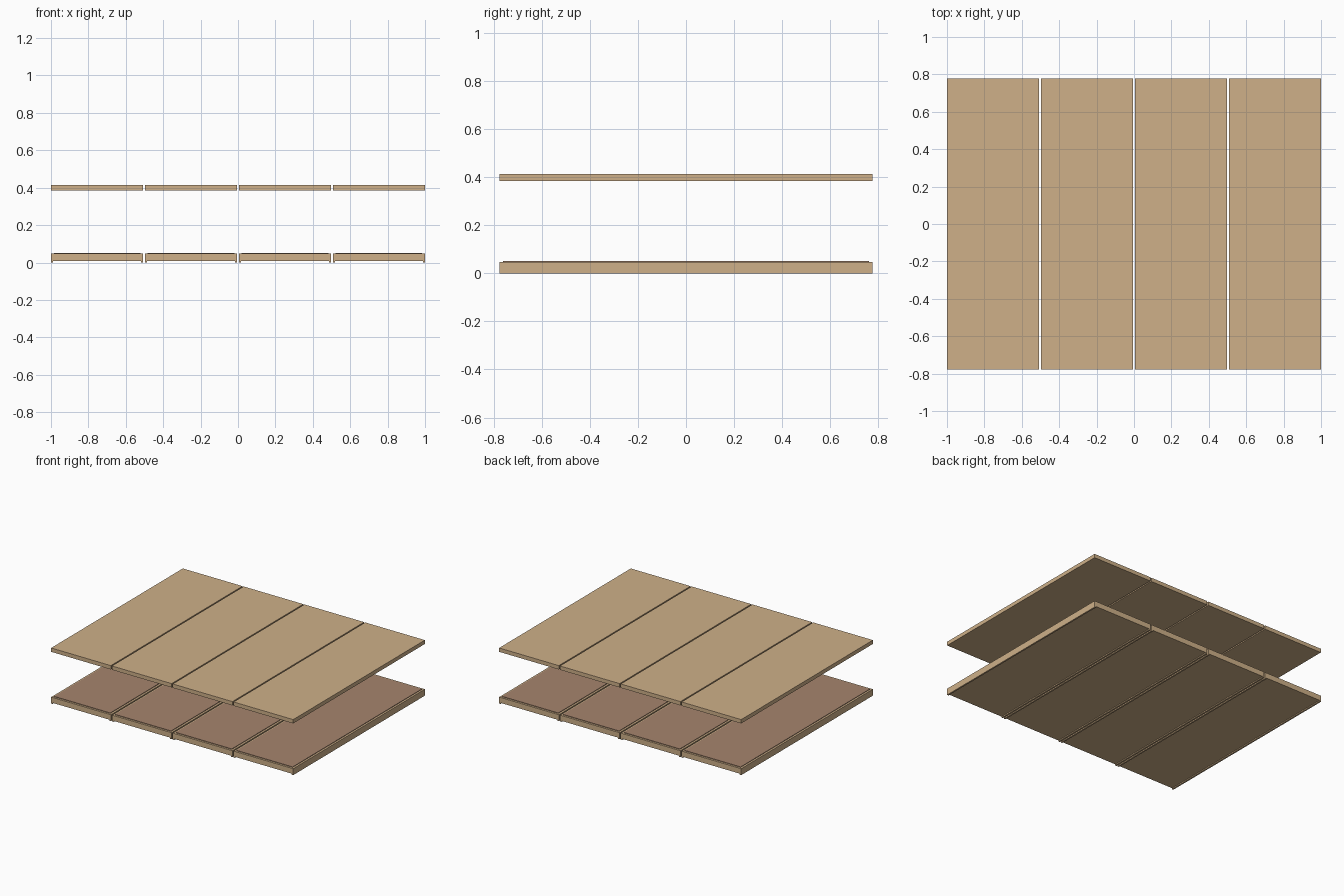
import bpy

if "Cube" in bpy.data.objects:
    bpy.data.objects.remove(bpy.data.objects["Cube"])


def material(name, color):
    m = bpy.data.materials.new(name)
    m.diffuse_color = (*color, 1)
    m.use_nodes = True
    m.node_tree.nodes["Principled BSDF"].inputs["Base Color"].default_value = m.diffuse_color
    return m


tan = material("tan wood", (0.62, 0.435, 0.25))
brown = material("brown panel", (0.38, 0.235, 0.155))


def box(name, x0, x1, y0, y1, z0, z1, mat):
    bpy.ops.mesh.primitive_cube_add(
        size=1, location=((x0 + x1) / 2, (y0 + y1) / 2, (z0 + z1) / 2))
    o = bpy.context.object
    o.name = name
    o.scale = (x1 - x0, y1 - y0, z1 - z0)
    bpy.ops.object.transform_apply(location=False, rotation=False, scale=True)
    o.data.materials.append(mat)
    return o


W, D = 0.493, 0.777          # section width, half depth
PITCH = (2 - W) / 3
RAIL = 0.012                 # side rail thickness
INSET = 0.015                # rim around the inlaid panel

for i in range(4):
    a = -1 + i * PITCH
    b = a + W
    # upper board
    box(f"upper_board_{i}", a, b, -D, D, 0.386, 0.415, tan)
    # lower tray body between two side rails that reach the ground
    box(f"lower_body_{i}", a + RAIL, b - RAIL, -D, D, 0.008, 0.048, tan)
    box(f"left_rail_{i}", a, a + RAIL, -D, D, 0, 0.048, tan)
    box(f"right_rail_{i}", b - RAIL, b, -D, D, 0, 0.048, tan)
    # slightly raised inlay on the lower tray
    box(f"inlay_panel_{i}", a + INSET, b - INSET, -D + INSET, D - INSET,
        0.046, 0.052, brown)
